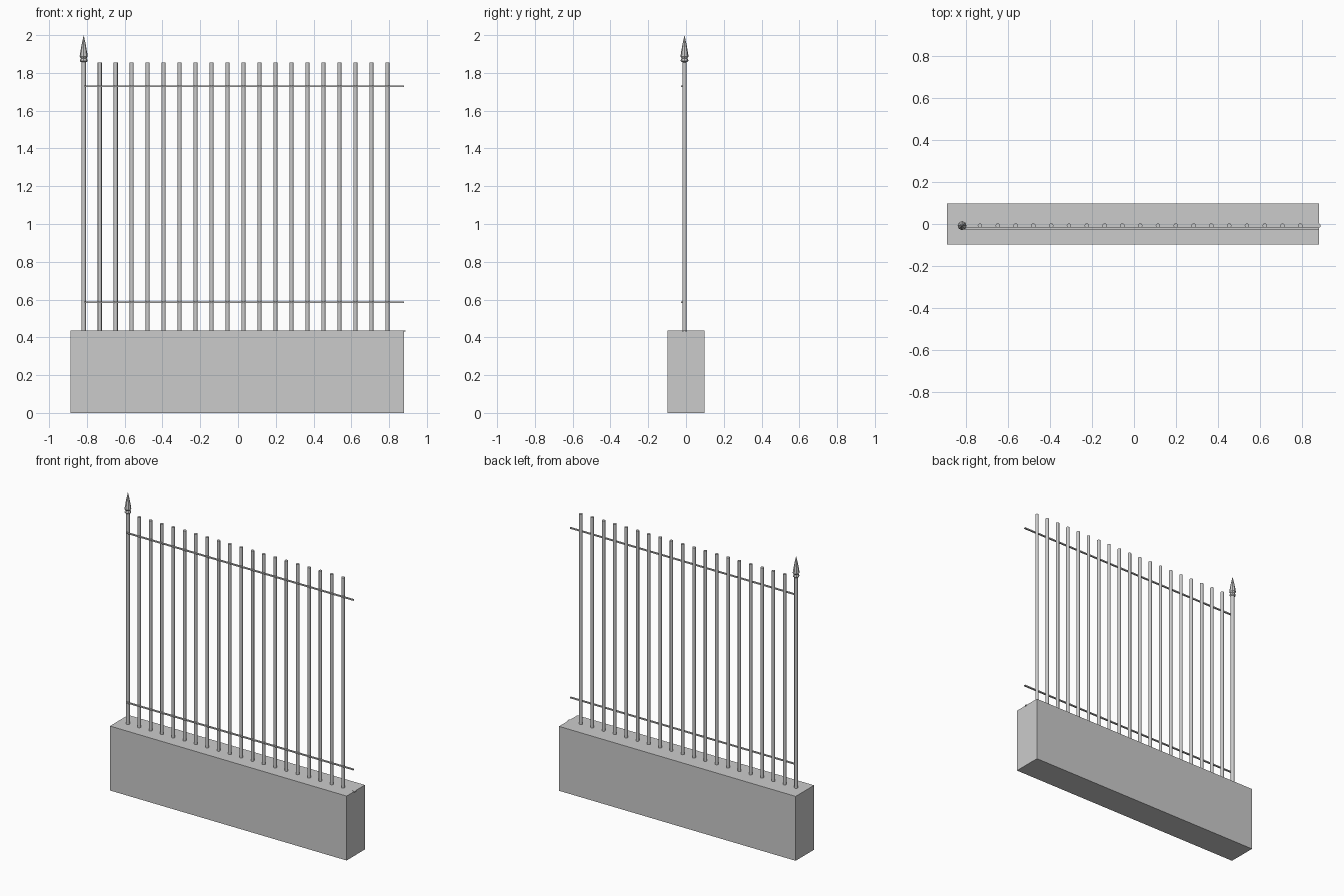
import bpy, bmesh, math

if "Cube" in bpy.data.objects:
    bpy.data.objects.remove(bpy.data.objects["Cube"])

BAR_Y = -0.008


def add_object(name, bm, smooth=False):
    bmesh.ops.recalc_face_normals(bm, faces=bm.faces)
    mesh = bpy.data.meshes.new(name)
    bm.to_mesh(mesh)
    bm.free()
    obj = bpy.data.objects.new(name, mesh)
    bpy.context.collection.objects.link(obj)
    if smooth:
        bpy.ops.object.select_all(action='DESELECT')
        obj.select_set(True)
        bpy.context.view_layer.objects.active = obj
        bpy.ops.object.shade_smooth_by_angle(angle=math.radians(50))
    return obj


def box(name, lo, hi):
    bm = bmesh.new()
    bmesh.ops.create_cube(bm, size=1)
    for v in bm.verts:
        v.co = [(a + b) / 2 + c * (b - a) for a, b, c in zip(lo, hi, v.co)]
    return add_object(name, bm)


def turned(name, x, profile, sides, smooth=True):
    """Closed stack of rings (radius, z) around a vertical axis; radius 0 is a tip."""
    bm = bmesh.new()
    rings = []
    for r, z in profile:
        n = sides if r > 0 else 1
        rings.append([bm.verts.new((x + r * math.cos(2 * math.pi * i / sides),
                                    BAR_Y + r * math.sin(2 * math.pi * i / sides), z))
                      for i in range(n)])
    for a, b in zip(rings, rings[1:]):
        for i in range(sides):
            j = (i + 1) % sides
            if len(b) == 1:
                bm.faces.new((a[i], a[j], b[0]))
            else:
                bm.faces.new((a[i], a[j], b[j], b[i]))
    for ring in (rings[0], rings[-1]):
        if len(ring) > 1:
            bm.faces.new(ring)
    return add_object(name, bm, smooth)


# Low wall
box("base_wall", (-0.888, -0.098, 0), (0.88, 0.098, 0.435))

# Evenly spaced pickets
for k in range(19):
    turned(f"picket_{k + 1:02d}", -0.732 + k * 0.0846,
           [(0.0108, 0.43), (0.0108, 1.855)], 12)

# Picket stub set in the wall end
turned("end_stub", 0.876, [(0.0108, 0.43), (0.0108, 0.436)], 12)

# Taller end post with spear finial
turned("end_post", -0.817, [(0.0118, 0.43), (0.0118, 1.862)], 12)
turned("spear_finial", -0.817,
       [(0.014, 1.857), (0.020, 1.862), (0.020, 1.869), (0.015, 1.877),
        (0.0215, 1.887), (0.018, 1.91), (0.010, 1.955), (0, 2.0)], 8, False)

# Horizontal rails in front of the pickets
for name, z in (("lower_rail", 0.585), ("upper_rail", 1.73)):
    box(name, (-0.817, -0.027, z - 0.004), (0.88, -0.017, z + 0.004))
